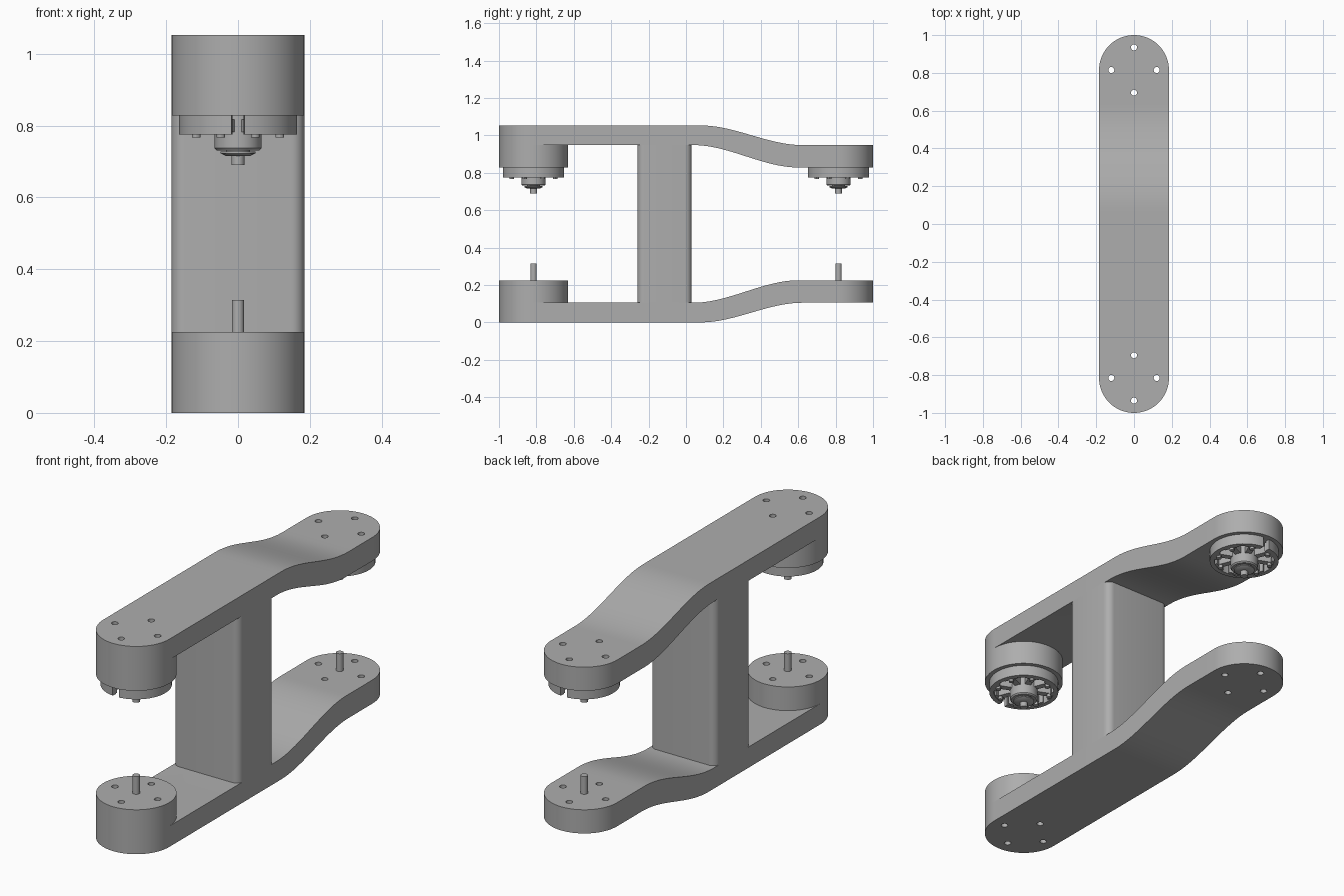
import bpy, bmesh, math
from mathutils import Matrix, Vector

cube = bpy.data.objects.get("Cube")
if cube:
    bpy.data.objects.remove(cube, do_unlink=True)

H, R, END = 1.053, 0.185, 0.815     # total height, pod radius, pod centre distance
ARM, STEP = 0.105, 0.225            # arm thickness, raised pod level

grey = bpy.data.materials.new("plain grey")
grey.use_nodes = True
colour = (0.42, 0.42, 0.42, 1)
grey.diffuse_color = colour
grey.node_tree.nodes["Principled BSDF"].inputs["Base Color"].default_value = colour


def finish(name, bm, cutter=None):
    """Turn a bmesh into a shaded object, cutting it first if asked."""
    bmesh.ops.remove_doubles(bm, verts=bm.verts, dist=1e-5)
    bmesh.ops.recalc_face_normals(bm, faces=bm.faces)
    mesh = bpy.data.meshes.new(name)
    bm.to_mesh(mesh)
    bm.free()
    mesh.materials.append(grey)
    obj = bpy.data.objects.new(name, mesh)
    bpy.context.collection.objects.link(obj)
    bpy.ops.object.select_all(action='DESELECT')
    obj.select_set(True)
    bpy.context.view_layer.objects.active = obj
    if cutter:
        mod = obj.modifiers.new("holes", 'BOOLEAN')
        mod.operation, mod.solver, mod.object = 'DIFFERENCE', 'EXACT', cutter
        bpy.ops.object.modifier_apply(modifier=mod.name)
    bpy.ops.object.shade_smooth_by_angle(angle=math.radians(30))
    return obj


def add_cylinder(bm, x, y, z0, z1, r, sides=24):
    bmesh.ops.create_cone(bm, cap_ends=True, segments=sides, radius1=r, radius2=r,
                          depth=z1 - z0, matrix=Matrix.Translation((x, y, (z0 + z1) / 2)))


def add_box(bm, size, matrix):
    bmesh.ops.create_cube(bm, size=1, matrix=matrix @ Matrix.Diagonal((*size, 1)))


def ease(y, a, b):
    t = min(max((y - a) / (b - a), 0), 1)
    return t * t * (3 - 2 * t)


# Screw holes through both arms
bm = bmesh.new()
for cy in (-END, END):
    for dx, dy in ((0.12, 0), (-0.12, 0), (0, 0.12), (0, -0.12)):
        add_cylinder(bm, dx, cy + dy, -0.1, H + 0.1, 0.016, 16)
holes = finish("hole_cutter", bm)
holes.hide_render = True


# Arms: a strip with round ends that sweeps inward towards the back
def arm(name, upper):
    arc = [math.radians(90 * i / 16) for i in range(17)]
    stations = [(-END - R * math.cos(a), R * math.sin(a)) for a in arc]
    stations += [(0.05 + 0.6 * i / 20, R) for i in range(21)]
    stations += [(END + R * math.sin(a), R * math.cos(a)) for a in arc]
    bm = bmesh.new()
    rows = []
    for y, w in stations:
        lo = ARM * ease(y, 0.08, 0.62)
        hi = ARM + (STEP - ARM) * ease(y, 0.04, 0.6)
        ring = ((-w, lo), (w, lo), (w, hi), (-w, hi))
        rows.append([bm.verts.new((x, y, H - z if upper else z)) for x, z in ring])
    for a, b in zip(rows, rows[1:]):
        for i in range(4):
            j = (i + 1) % 4
            bm.faces.new((a[i], a[j], b[j], b[i]))
    bm.faces.new(rows[0])
    bm.faces.new(rows[-1])
    bmesh.ops.remove_doubles(bm, verts=bm.verts, dist=1e-5)
    bmesh.ops.dissolve_degenerate(bm, edges=bm.edges, dist=1e-5)
    finish(name, bm, holes)


arm("lower_arm", False)
arm("upper_arm", True)

# Front pods
for name, z0, z1 in (("lower_front_pod", ARM, STEP), ("upper_front_pod", H - STEP, H - ARM)):
    bm = bmesh.new()
    add_cylinder(bm, 0, -END, z0, z1, R, 64)
    finish(name, bm, holes)

# Column with rounded upright edges
bm = bmesh.new()
add_box(bm, (2 * R, 0.29, H - 2 * ARM + 0.01), Matrix.Translation((0, -0.115, H / 2)))
upright = [e for e in bm.edges if abs(e.verts[0].co.z - e.verts[1].co.z) > 0.1]
bmesh.ops.bevel(bm, geom=upright, offset=0.036, segments=6, profile=0.5, affect='EDGES')
finish("column", bm)

# Lower pins
for name, cy in (("front_pin", -END), ("back_pin", END)):
    bm = bmesh.new()
    add_cylinder(bm, 0, cy, STEP - 0.01, 0.315, 0.017)
    finish(name, bm)


def lathe(bm, profile, cy, start=0, sweep=math.tau, steps=48):
    """Spin a closed (radius, z) loop about a motor axis."""
    rows = []
    for i in range(steps + 1):
        a = start + sweep * i / steps
        rows.append([bm.verts.new((r * math.cos(a), cy + r * math.sin(a), z)) for r, z in profile])
    n = len(profile)
    for a, b in zip(rows, rows[1:]):
        for i in range(n):
            j = (i + 1) % n
            bm.faces.new((a[i], a[j], b[j], b[i]))
    if sweep < math.tau:
        bm.faces.new(rows[0])
        bm.faces.new(rows[-1])


# Motors under the upper arm
TOP = H - STEP
for name, cy in (("front", -END), ("back", END)):
    # Housing ring with a cable slot facing outward
    bm = bmesh.new()
    gap = 0.11
    facing = math.copysign(math.pi / 2, cy)
    ring = ((0.142, TOP), (0.164, TOP), (0.164, 0.775), (0.142, 0.775))
    lathe(bm, ring, cy, facing + gap, math.tau - 2 * gap)
    finish(name + "_motor_ring", bm)

    # Hub, collar and shaft
    bm = bmesh.new()
    hub = ((0.03, TOP), (0.065, TOP), (0.065, 0.737), (0.06, 0.731), (0.046, 0.731),
           (0.046, 0.742), (0.03, 0.742))
    lathe(bm, hub, cy)
    collar = ((0.01, 0.742), (0.034, 0.742), (0.034, 0.728), (0.049, 0.728),
              (0.049, 0.723), (0.032, 0.715), (0.01, 0.715))
    lathe(bm, collar, cy)
    add_cylinder(bm, 0, cy, 0.69, TOP, 0.018)
    finish(name + "_motor_hub", bm)

    # Spokes with wide outer heads and small screws
    bm = bmesh.new()
    for k in range(8):
        turn = Matrix.Translation((0, cy, 0)) @ Matrix.Rotation(math.radians(22.5 + 45 * k), 4, 'Z')
        add_box(bm, (0.085, 0.03, 0.035), turn @ Matrix.Translation((0.1, 0, 0.8)))
        add_box(bm, (0.016, 0.07, 0.045), turn @ Matrix.Translation((0.136, 0, 0.8)))
        spot = turn @ Vector((0.126, 0, 0))
        add_cylinder(bm, spot.x, spot.y, 0.767, 0.8, 0.012, 12)
    finish(name + "_motor_spokes", bm)

bpy.data.objects.remove(holes, do_unlink=True)
